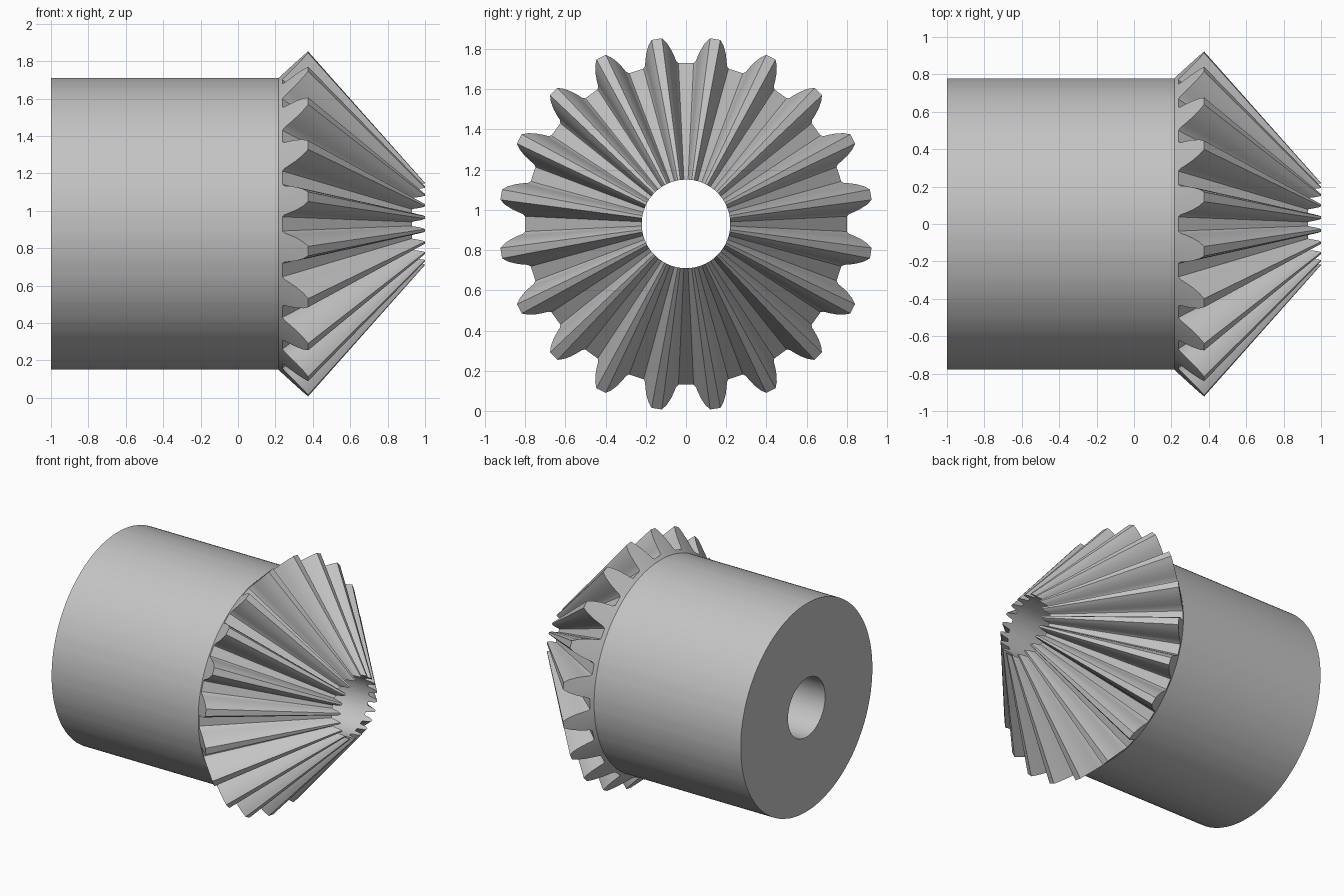
import bpy
import bmesh
from math import sin, cos, radians

cube = bpy.data.objects.get("Cube")
if cube:
    bpy.data.objects.remove(cube, do_unlink=True)

AXIS_Z = 0.93          # height of the gear axis
TEETH = 20
APEX_X = 1.195         # all tooth lines meet here on the axis
BORE_R, HUB_R, TIP_R = 0.22, 0.78, 0.93
HUB_BACK, HUB_FRONT, TIP_X = -1.0, 0.216, 0.375

steel = bpy.data.materials.new("steel grey")
steel.use_nodes = True
grey = (0.55, 0.55, 0.55, 1)
steel.diffuse_color = grey
steel.node_tree.nodes["Principled BSDF"].inputs["Base Color"].default_value = grey

# Half tooth outline on the back cone: degrees from tooth centre, radius
flank = [(6.3, 0.80), (5.5, 0.812), (5.0, 0.835), (4.1, 0.87), (2.9, 0.905), (1.6, TIP_R)]
tooth = [(-a, r) for a, r in flank] + [(a, r) for a, r in reversed(flank)]

# Repeat the tooth round the axis
pitch = 360 / TEETH
outline = [(radians((i + 0.5) * pitch + a), r) for i in range(TEETH) for a, r in tooth]


def back_cone_x(r):
    return TIP_X - (TIP_R - r) * 1.06


def toe_x(r):
    # Follow the line to the apex until it meets the bore
    return APEX_X - (APEX_X - back_cone_x(r)) * BORE_R / r


bm = bmesh.new()


def ring(x_of, r_of):
    return [bm.verts.new((x_of(r), r_of(r) * sin(a), AXIS_Z + r_of(r) * cos(a)))
            for a, r in outline]


# Hub, back cone, teeth and bore as one closed loft
rings = [
    ring(lambda r: HUB_BACK, lambda r: BORE_R),
    ring(lambda r: HUB_BACK, lambda r: HUB_R),
    ring(lambda r: HUB_FRONT, lambda r: HUB_R),
    ring(back_cone_x, lambda r: r),
    ring(toe_x, lambda r: BORE_R),
]
n = len(outline)
for k, near in enumerate(rings):
    far = rings[(k + 1) % len(rings)]
    for i in range(n):
        j = (i + 1) % n
        bm.faces.new((near[i], near[j], far[j], far[i]))
bmesh.ops.recalc_face_normals(bm, faces=bm.faces)

mesh = bpy.data.meshes.new("bevel_gear")
bm.to_mesh(mesh)
bm.free()
mesh.materials.append(steel)
gear = bpy.data.objects.new("bevel_gear", mesh)
bpy.context.collection.objects.link(gear)

bpy.ops.object.select_all(action='DESELECT')
gear.select_set(True)
bpy.context.view_layer.objects.active = gear
bpy.ops.object.shade_smooth_by_angle(angle=radians(32))
